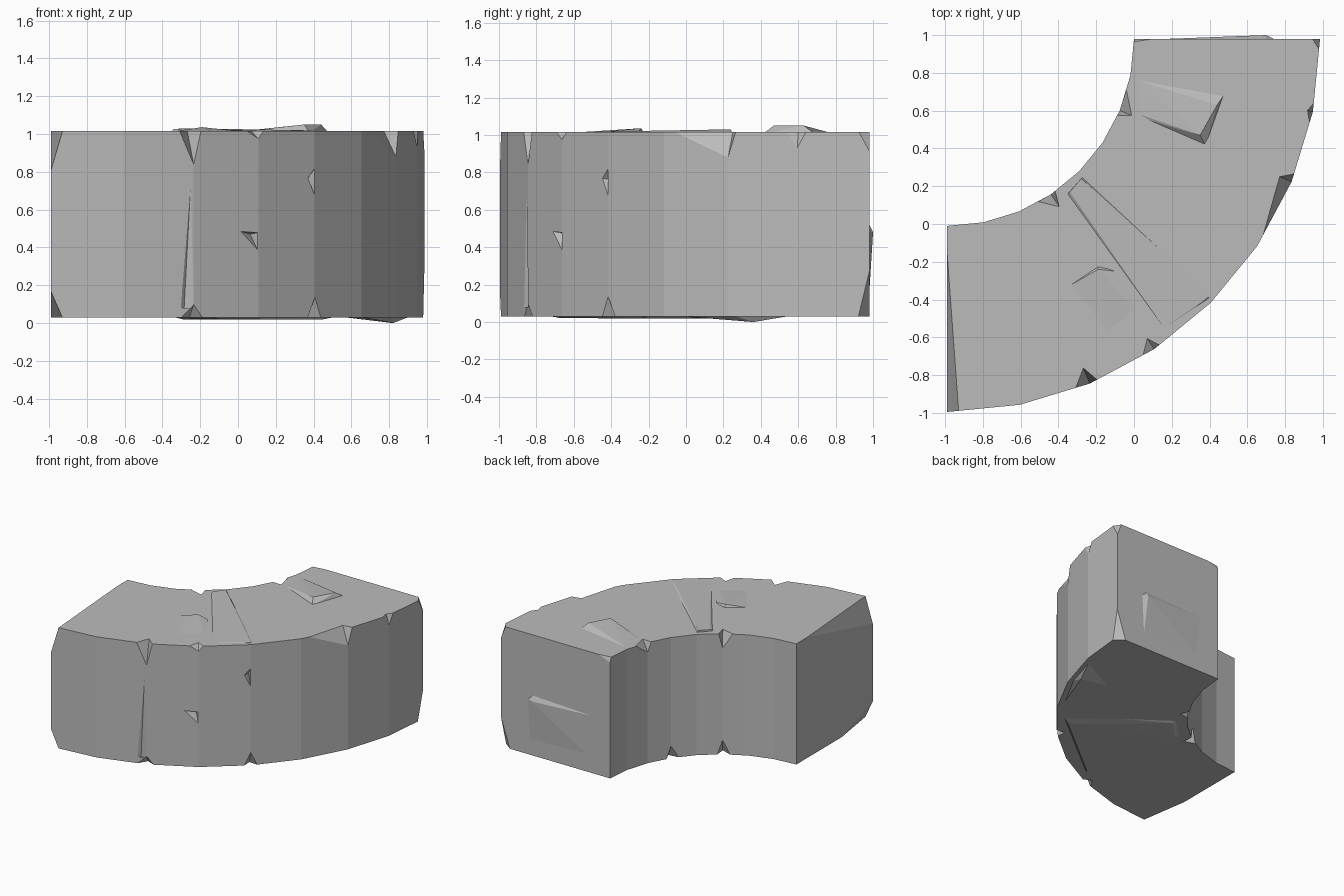
import bpy, bmesh, math
from mathutils import Vector

cube = bpy.data.objects.get("Cube")
if cube:
    bpy.data.objects.remove(cube, do_unlink=True)

BOTTOM, TOP = 0.03, 1.015
INNER, OUTER = 0.99, 1.975
SEGMENTS = 8

stone = bpy.data.materials.new("stone_grey")
stone.use_nodes = True
stone.diffuse_color = (0.5, 0.5, 0.5, 1)
stone.node_tree.nodes["Principled BSDF"].inputs["Base Color"].default_value = (0.5, 0.5, 0.5, 1)


def arc(radius, step, z):
    """Point on the quarter arc; step counts segments from the left-hand end."""
    a = step * math.pi / 2 / SEGMENTS
    return Vector((-0.99 + radius * math.sin(a), 0.98 - radius * math.cos(a), z))


def add_object(name, bm):
    bmesh.ops.recalc_face_normals(bm, faces=bm.faces[:])
    mesh = bpy.data.meshes.new(name)
    bm.to_mesh(mesh)
    bm.free()
    mesh.materials.append(stone)
    obj = bpy.data.objects.new(name, mesh)
    bpy.context.collection.objects.link(obj)
    return obj


def hull(name, points):
    bm = bmesh.new()
    for p in points:
        bm.verts.new(p)
    res = bmesh.ops.convex_hull(bm, input=bm.verts[:])
    loose = [g for g in res["geom_interior"] if isinstance(g, bmesh.types.BMVert)]
    bmesh.ops.delete(bm, geom=loose, context='VERTS')
    return add_object(name, bm)


# Curved block: arc outline pulled upwards
bm = bmesh.new()
steps = range(SEGMENTS + 1)
outline = [arc(OUTER, s, BOTTOM) for s in steps]
outline += [arc(INNER, s, BOTTOM) for s in reversed(steps)]
base = bm.faces.new([bm.verts.new(p) for p in outline])
up = bmesh.ops.extrude_face_region(bm, geom=[base], use_keep_orig=True)
moved = [g for g in up["geom"] if isinstance(g, bmesh.types.BMVert)]
bmesh.ops.translate(bm, verts=moved, vec=(0, 0, TOP - BOTTOM))
block = add_object("curved_stone_block", bm)


def cut(points):
    """Carve a convex chip out of the block."""
    cutter = hull("chip_cutter", points)
    cutter.hide_render = True
    mod = block.modifiers.new("chip", 'BOOLEAN')
    mod.operation = 'DIFFERENCE'
    mod.solver = 'EXACT'
    mod.object = cutter
    bpy.context.view_layer.objects.active = block
    bpy.ops.object.modifier_apply(modifier=mod.name)
    bpy.data.objects.remove(cutter, do_unlink=True)


def notch(step, outer, top, before, after, depth, drop):
    """V-shaped chip in a rim, with its crease running from surface to wall."""
    out = 1 if outer else -1
    lift = 1 if top else -1
    r = OUTER if outer else INNER
    z = TOP if top else BOTTOM
    cut([arc(r - out * depth, step, z + lift * 0.002),
         arc(r + out * 0.002, step, z - lift * drop),
         arc(r + out * 0.002, step - before, z + lift * 0.002),
         arc(r + out * 0.002, step + after, z + lift * 0.002),
         arc(r + out * 0.08, step, z + lift * 0.08)])


def corner(outer, end, top, along, across, drop):
    """Slice one of the eight block corners flat."""
    r = OUTER if outer else INNER
    z = TOP if top else BOTTOM
    step = SEGMENTS if end else 0
    c = arc(r, step, z)
    pts = [arc(r, step + (-along if end else along), z),
           arc(r + (-across if outer else across), step, z),
           arc(r, step, z + (-drop if top else drop))]
    centre = sum(pts, Vector()) / 3
    cut(pts + [c + (c - centre) * 2])


# Chips along the top rim
notch(2, True, True, 0.22, 0.12, 0.09, 0.18)
notch(3, True, True, 0.2, 0.1, 0.07, 0.04)
notch(6, True, True, 0.9, 0.12, 0.07, 0.14)
notch(7, True, True, 0.2, 0.15, 0.03, 0.09)
notch(3, False, True, 0.4, 0.15, 0.08, 0.12)
notch(6, False, True, 0.15, 0.6, 0.07, 0.08)

# Chips along the bottom rim
notch(2, True, False, 0.2, 0.15, 0.06, 0.07)
notch(4, True, False, 0.14, 0.14, 0.06, 0.11)
notch(3, False, False, 0.3, 0.2, 0.07, 0.12)
notch(5, False, False, 0.3, 0.2, 0.06, 0.1)

# Broken end corners
corner(True, False, True, 0.16, 0.85, 0.21)
corner(True, False, False, 0.16, 0.4, 0.14)
corner(True, True, True, 0.16, 0.04, 0.1)
corner(True, True, False, 0.16, 0.08, 0.24)
corner(False, True, True, 0.08, 0.1, 0.04)

# Gouges and a long crease in the outer wall
cut([arc(OUTER + 0.01, 2.65, 0.49), arc(OUTER + 0.01, 3, 0.48),
     arc(OUTER + 0.01, 3, 0.37), arc(OUTER - 0.05, 2.95, 0.47)])
cut([arc(OUTER + 0.01, 4, 0.83), arc(OUTER + 0.01, 3.85, 0.77),
     arc(OUTER + 0.01, 4, 0.66), arc(OUTER - 0.05, 3.98, 0.76)])
cut([arc(OUTER + 0.002, 1.97, 0.85), arc(OUTER + 0.01, 1.75, 0.08),
     arc(OUTER + 0.01, 2.06, 0.08), arc(OUTER - 0.02, 1.88, 0.08)])

# Wedge-shaped slab standing proud of the top
low = TOP - 0.01
hull("raised_top_slab", [(0, 0.78, low), (0.01, 0.57, low), (0.48, 0.69, low), (0.38, 0.41, low),
                         (0.44, 0.63, 1.05), (0.35, 0.47, 1.05), (0.02, 0.76, TOP), (0.03, 0.58, TOP)])

# Low swelling across the middle of the top
hull("top_middle_ridge", [(-0.36, 0.15, low), (0.16, -0.57, low), (-0.27, 0.25, low), (0.42, -0.39, low),
                          (-0.34, 0.17, 1.026), (-0.28, 0.24, 1.03), (0.16, -0.55, TOP),
                          (0.39, -0.39, 1.019)])
hull("top_ridge_spur", [(-0.4, -0.36, low), (-0.19, -0.22, low), (-0.12, -0.72, low), (0.1, -0.55, low),
                        (-0.19, -0.24, 1.036), (-0.1, -0.25, 1.022)])

# Swellings under the block
high = BOTTOM + 0.01
hull("bottom_middle_swell", [arc(1.05, 3.2, high), arc(1.93, 2.2, high), arc(1.05, 4.6, high),
                             arc(1.93, 4.7, high), arc(1.1, 3.5, 0.02), arc(1.88, 2.5, 0.022),
                             arc(1.1, 4.4, 0.022), arc(1.88, 4.4, 0.018)])
hull("bottom_rim_swell", [arc(1.95, 4.9, high), arc(1.95, 6, high), arc(1.95, 7, high),
                          arc(1.6, 6, high), (0.82, 0.36, 0)])

# Shallow wedge on the rear end face
rear = 0.975
hull("rear_end_wedge", [(0.04, rear, 0.5), (0.7, rear, 0.53), (0.75, rear, 0.48),
                        (0.73, rear, 0.08), (0.1, rear, 0.1), (0.7, 1.0, 0.48)])
